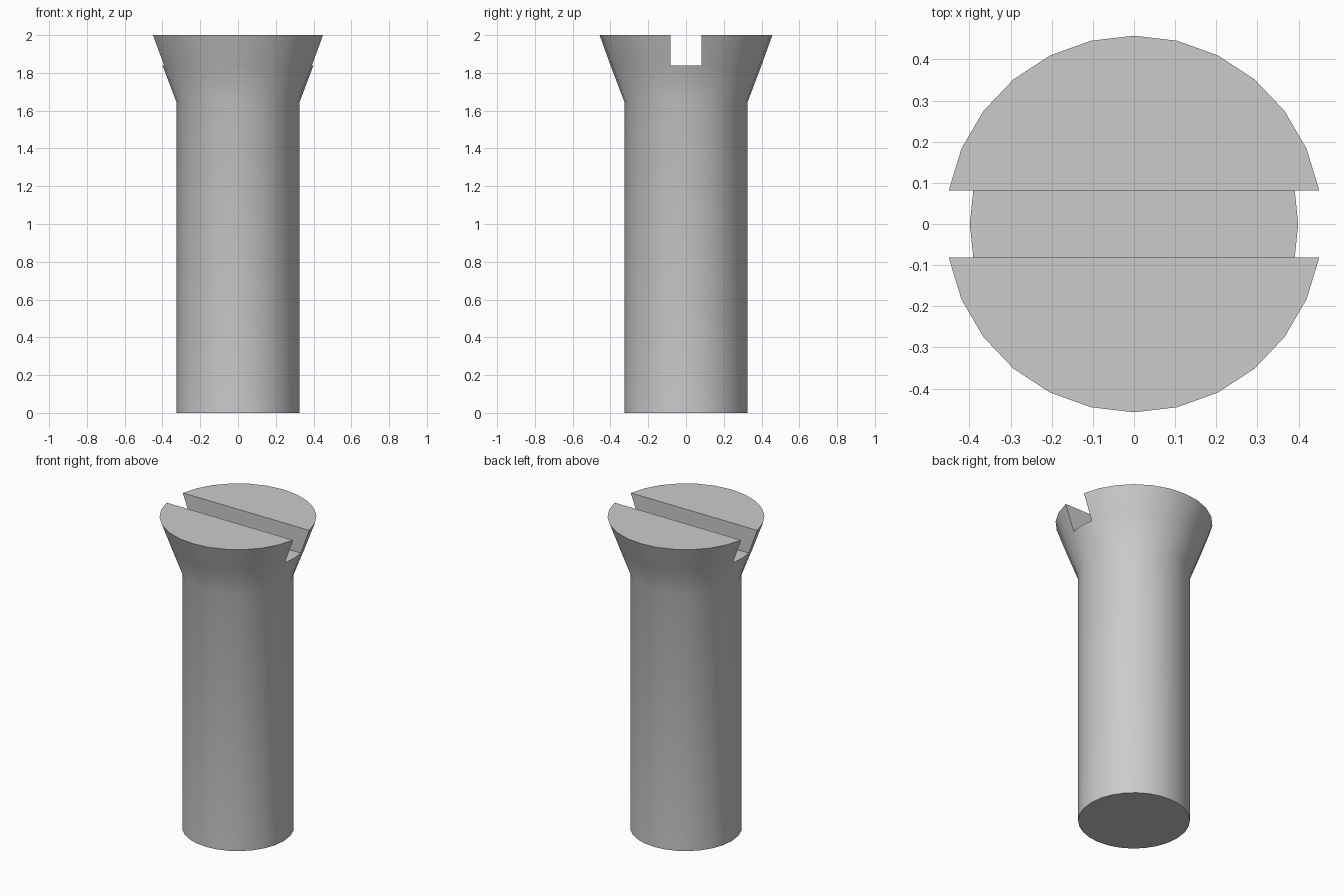
import bpy, bmesh, math

cube = bpy.data.objects.get("Cube")
if cube:
    bpy.data.objects.remove(cube, do_unlink=True)

HALF_SLOT = 0.082      # half width of the screwdriver slot
ARC = 12               # segments on each side of the slot
# radius and height of each ring: foot, neck, slot floor, top
PROFILE = [(0.326, 0.0), (0.326, 1.645), (0.399, 1.838), (0.4575, 2.0)]

steel = bpy.data.materials.new("steel_grey")
steel.use_nodes = True
colour = (0.6, 0.6, 0.6, 1)
steel.diffuse_color = colour
steel.node_tree.nodes["Principled BSDF"].inputs["Base Color"].default_value = colour

bm = bmesh.new()


def ring(radius, z):
    """Circle whose vertices line up with the slot walls."""
    a = math.asin(HALF_SLOT / radius)
    back = [a + (math.pi - 2 * a) * i / ARC for i in range(ARC + 1)]
    angles = back + [math.pi] + [t + math.pi for t in back] + [0]
    return [bm.verts.new((radius * math.cos(t), radius * math.sin(t), z)) for t in angles]


rings = [ring(r, z) for r, z in PROFILE]
count = len(rings[0])
half = count // 2
foot, neck, floor, top = rings

# Shaft and countersunk head, left open where the slot passes through
for low, high in zip(rings, rings[1:]):
    for i in range(count):
        if high is top and i % half >= ARC:
            continue
        j = (i + 1) % count
        bm.faces.new((low[i], low[j], high[j], high[i]))

# Flat foot
bm.faces.new(foot[::-1])

# Two top lands and the slot walls
for start in (0, half):
    end = start + ARC
    bm.faces.new(top[start:end + 1])
    bm.faces.new((top[start], top[end], floor[end], floor[start]))

# Slot floor
bm.faces.new((floor[0], floor[ARC], floor[ARC + 1], floor[half],
              floor[half + ARC], floor[count - 1]))

# The unused top vertices over the slot go
bmesh.ops.delete(bm, geom=[v for v in bm.verts if not v.link_faces], context="VERTS")
bmesh.ops.recalc_face_normals(bm, faces=bm.faces[:])

mesh = bpy.data.meshes.new("slotted_screw")
bm.to_mesh(mesh)
bm.free()
mesh.materials.append(steel)
screw = bpy.data.objects.new("slotted_screw", mesh)
bpy.context.collection.objects.link(screw)

bpy.ops.object.select_all(action="DESELECT")
screw.select_set(True)
bpy.context.view_layer.objects.active = screw
bpy.ops.object.shade_smooth_by_angle(angle=math.radians(30))
